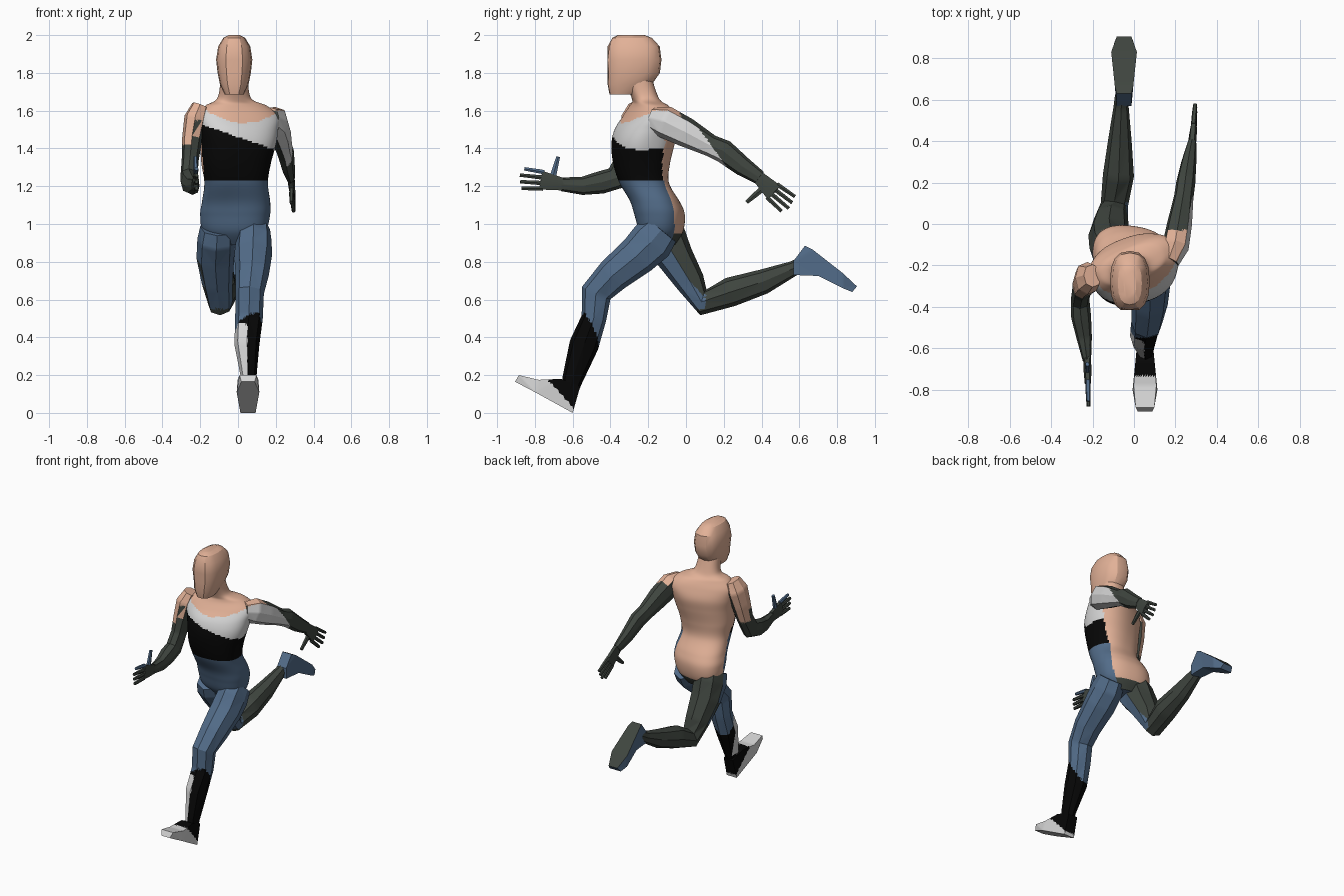
import bpy, bmesh, math
from mathutils import Vector as V

# Flat colours
COLS = [("skin", (0.76, 0.44, 0.31)), ("denim_blue", (0.085, 0.15, 0.25)),
        ("black", (0.002, 0.002, 0.002)), ("light_grey", (0.66, 0.66, 0.66)),
        ("dark_moss", (0.05, 0.06, 0.05))]
SKIN, BLUE, BLACK, WHITE, DARK = range(5)
MATS = []
for nm, c in COLS:
    m = bpy.data.materials.new(nm)
    m.diffuse_color = (*c, 1)
    MATS.append(m)


def finish(name, bm, rule, cuts):
    """Refine the flat faces, colour them by rule and make the object."""
    bmesh.ops.recalc_face_normals(bm, faces=bm.faces)
    if cuts:
        bmesh.ops.triangulate(bm, faces=bm.faces)
        bmesh.ops.subdivide_edges(bm, edges=bm.edges[:], cuts=cuts, use_grid_fill=True)
    bm.normal_update()
    for f in bm.faces:
        f.material_index = rule(f.calc_center_median(), f.normal) if callable(rule) else rule
    me = bpy.data.meshes.new(name)
    bm.to_mesh(me)
    bm.free()
    for m in MATS:
        me.materials.append(m)
    ob = bpy.data.objects.new(name, me)
    bpy.context.collection.objects.link(ob)
    bpy.ops.object.select_all(action='DESELECT')
    ob.select_set(True)
    bpy.context.view_layer.objects.active = ob
    bpy.ops.object.shade_smooth_by_angle(angle=math.radians(28))


def skin_rings(name, rings, rule, cuts):
    bm = bmesh.new()
    vs = [[bm.verts.new(p) for p in r] for r in rings]
    n = len(vs[0])
    for r, s in zip(vs, vs[1:]):
        for i in range(n):
            bm.faces.new((r[i], r[(i + 1) % n], s[(i + 1) % n], s[i]))
    bm.faces.new(vs[0])
    bm.faces.new(vs[-1])
    finish(name, bm, rule, cuts)


def section(n, e):
    for i in range(n):
        t = 2 * math.pi * i / n
        c, s = math.cos(t), math.sin(t)
        yield (math.copysign(abs(c) ** (2 / e), c), math.copysign(abs(s) ** (2 / e), s))


def tube(name, pts, rule, n=8, e=2.3, cuts=6):
    """Limb along points (x, y, z, half width across, half depth)."""
    P = [V(p[:3]) for p in pts]
    rings = []
    for i, p in enumerate(pts):
        t = (P[min(i + 1, len(P) - 1)] - P[max(i - 1, 0)]).normalized()
        u = (V((1, 0, 0)) - t * t.x).normalized()
        w = t.cross(u)
        rings.append([P[i] + u * a * p[3] + w * b * p[4] for a, b in section(n, e)])
    skin_rings(name, rings, rule, cuts)


def stack(name, rows, rule, n, e, steps, ymin=-9):
    """Level rings (z, cx, cy, half width, half depth, turn) with smooth in-betweens."""
    dense = []
    for i in range(len(rows) - 1):
        q = [rows[max(0, min(len(rows) - 1, i + k))] for k in (-1, 0, 1, 2)]
        for s in range(steps):
            t = s / steps
            dense.append([0.5 * (2 * b + (c - a) * t + (2*a - 5*b + 4*c - d) * t*t
                                 + (3*b - a - 3*c + d) * t**3) for a, b, c, d in zip(*q)])
    dense.append(rows[-1])
    rings = []
    for z, cx, cy, a, b, rot in dense:
        c, s = math.cos(math.radians(rot)), math.sin(math.radians(rot))
        rings.append([V((cx + a*u*c - b*w*s, max(ymin, cy + a*u*s + b*w*c), z))
                      for u, w in section(n, e)])
    skin_rings(name, rings, rule, 0)


def foot(name, cx, prof, rule):
    """Side profile (y, z, half width) closed across x."""
    bm = bmesh.new()
    L, R = [[bm.verts.new((cx + k * w, y, z)) for y, z, w in prof] for k in (-1, 1)]
    for i in range(len(L)):
        j = (i + 1) % len(L)
        bm.faces.new((L[i], L[j], R[j], R[i]))
    bm.faces.new(L)
    bm.faces.new(R)
    finish(name, bm, rule, 8)


# Torso and neck
def torso_rule(c, n):
    t = max(0, min(1, (c.z - 1.05) / 0.25))
    back = (1 - t) * (-0.05 + (c.x - 0.17) * 0.25) + t * (-0.1 + (c.x - 0.19) * 0.5)
    if c.y > back:
        return SKIN if c.z > 0.95 else DARK
    if c.z > 1.535 + 1.7 * (c.x - 0.03) ** 2 or c.z > 1.62:
        return SKIN
    if c.z > 1.46 - 0.35 * c.x:
        return WHITE
    return BLACK if c.z > 1.23 else BLUE


stack("torso", [(0.89, -0.02, -0.12, 0.09, 0.06, -10), (0.96, -0.02, -0.13, 0.165, 0.11, -10),
                (1.05, -0.015, -0.14, 0.185, 0.13, -8), (1.12, -0.01, -0.165, 0.18, 0.13, -4),
                (1.22, -0.01, -0.222, 0.168, 0.13, 5), (1.32, -0.01, -0.235, 0.183, 0.145, 12),
                (1.42, 0, -0.228, 0.2, 0.157, 17), (1.5, 0, -0.212, 0.215, 0.15, 20),
                (1.57, 0, -0.195, 0.225, 0.115, 20), (1.625, -0.01, -0.195, 0.17, 0.085, 20),
                (1.665, -0.02, -0.215, 0.09, 0.07, 10), (1.77, -0.02, -0.255, 0.072, 0.075, 0)],
      torso_rule, 72, 2.4, 9)

# Head with a flat face
stack("head", [(1.685, -0.02, -0.335, 0.05, 0.07, 0), (1.74, -0.02, -0.30, 0.076, 0.12, 0),
               (1.8, -0.02, -0.278, 0.088, 0.14, 0), (1.87, -0.02, -0.277, 0.096, 0.147, 0),
               (1.94, -0.02, -0.277, 0.085, 0.138, 0), (1.985, -0.02, -0.285, 0.058, 0.105, 0),
               (2.0, -0.02, -0.29, 0.03, 0.07, 0)], SKIN, 16, 2.5, 1, -0.415)


# Arms
def back_arm_rule(c, n):
    if c.z > 1.6 or (c.y < -0.03 and n.z > 0.6):
        return SKIN
    outer = n.x > -0.3 and not (n.z > 0.5 and c.y > -0.03)
    return WHITE if outer and c.y < 0.02 + 0.7 * (1.58 - c.z) else DARK


def front_arm_rule(c, n):
    if n.x > 0.4 and c.z < 1.55:
        return DARK
    return SKIN if c.z > 1.42 or (n.y > 0.2 and c.z > 1.33) else DARK


tube("backward_arm", [(0.17, -0.18, 1.56, 0.05, 0.06), (0.2, -0.11, 1.54, 0.065, 0.085),
                      (0.22, 0, 1.485, 0.06, 0.078), (0.24, 0.13, 1.415, 0.047, 0.058),
                      (0.25, 0.2, 1.385, 0.046, 0.062), (0.265, 0.3, 1.305, 0.036, 0.052),
                      (0.28, 0.39, 1.245, 0.022, 0.038)], back_arm_rule)
tube("forward_arm", [(-0.2, -0.25, 1.625, 0.045, 0.055), (-0.225, -0.262, 1.56, 0.06, 0.08),
                     (-0.243, -0.285, 1.45, 0.053, 0.07), (-0.253, -0.315, 1.34, 0.045, 0.06),
                     (-0.26, -0.365, 1.245, 0.045, 0.065), (-0.255, -0.45, 1.22, 0.048, 0.06),
                     (-0.24, -0.55, 1.202, 0.037, 0.048), (-0.227, -0.66, 1.21, 0.02, 0.036)],
     front_arm_rule)


# Hands: palm, four fingers and a thumb
def hand(side, wrist, d, s, accent):
    w, d, s = V(wrist), V(d).normalized(), V(s).normalized()

    def part(name, a, b, r0, r1, col, thick=0.012):
        tube(side + name, [(*a, thick, r0), (*(a * 0.5 + b * 0.5), thick, (r0 + r1) / 2),
                           (*b, thick * 0.8, r1)], col, 6, 2.5, 0)
    part("_palm", w - d * 0.01, w + d * 0.115 + s * 0.015, 0.036, 0.056, DARK, 0.019)
    for i, ln in enumerate((0.09, 0.112, 0.108, 0.1)):
        o = s * ((1.5 - i) * 0.029 + 0.015)
        part(f"_finger_{i + 1}", w + d * 0.1 + o, w + d * (0.115 + ln) + o * 1.2,
             0.013, 0.01, accent if i == 0 else DARK)
    part("_thumb", w + d * 0.055 + s * 0.025, w + d * 0.03 + s * 0.145, 0.02, 0.011, accent)


hand("forward", (-0.226, -0.655, 1.21), (0.03, -1, 0.06), (0, 0.06, 1), BLUE)
hand("backward", (0.28, 0.385, 1.248), (0.07, 0.79, -0.6), (0, -0.6, -0.79), DARK)


# Legs
def front_leg_rule(c, n):
    if c.z > 0.44 - (c.y + 0.495) * 1.8 + (c.x - 0.09) * 0.6:
        return BLUE
    return WHITE if c.x < 0.05 and n.y < 0.2 and c.z < 0.47 else BLACK


def rear_leg_rule(c, n):
    side = n.x > 0 and c.z < 0.72 - c.y * 1.1
    if c.y < 0.1 and c.z > 0.55 and (n.y < -0.2 or side):
        return BLUE
    return DARK


tube("landing_leg", [(0.085, -0.13, 0.97, 0.085, 0.1), (0.083, -0.18, 0.91, 0.095, 0.118),
                     (0.08, -0.255, 0.835, 0.1, 0.107), (0.075, -0.385, 0.73, 0.088, 0.092),
                     (0.062, -0.475, 0.635, 0.075, 0.082), (0.058, -0.488, 0.5, 0.073, 0.066),
                     (0.047, -0.54, 0.36, 0.066, 0.078), (0.057, -0.6, 0.18, 0.04, 0.055),
                     (0.057, -0.615, 0.12, 0.037, 0.045)], front_leg_rule)
tube("trailing_leg", [(-0.11, -0.14, 0.98, 0.09, 0.11), (-0.115, -0.115, 0.92, 0.1, 0.12),
                      (-0.12, -0.055, 0.82, 0.1, 0.097), (-0.11, 0.025, 0.69, 0.082, 0.077),
                      (-0.095, 0.092, 0.585, 0.066, 0.07), (-0.075, 0.235, 0.64, 0.075, 0.078),
                      (-0.068, 0.41, 0.695, 0.056, 0.066), (-0.062, 0.57, 0.765, 0.036, 0.04),
                      (-0.058, 0.62, 0.795, 0.034, 0.035)], rear_leg_rule)

# Feet
foot("landing_foot", 0.053, [(-0.66, 0.18, 0.045), (-0.78, 0.175, 0.055), (-0.885, 0.2, 0.045),
                             (-0.905, 0.165, 0.035), (-0.8, 0.11, 0.06), (-0.6, 0.0, 0.04),
                             (-0.56, 0.14, 0.036)],
     lambda c, n: BLACK if c.y > -0.72 + 0.92 * (0.16 - c.z) and n.z > -0.5 else WHITE)
foot("trailing_foot", -0.048, [(0.57, 0.73, 0.036), (0.7, 0.725, 0.045), (0.83, 0.66, 0.06),
                               (0.88, 0.64, 0.045), (0.905, 0.67, 0.035), (0.83, 0.74, 0.062),
                               (0.67, 0.865, 0.045), (0.63, 0.885, 0.036), (0.57, 0.805, 0.036)],
     lambda c, n: DARK if n.y * 0.6 + n.z * 0.8 > 0.35 else BLUE)
